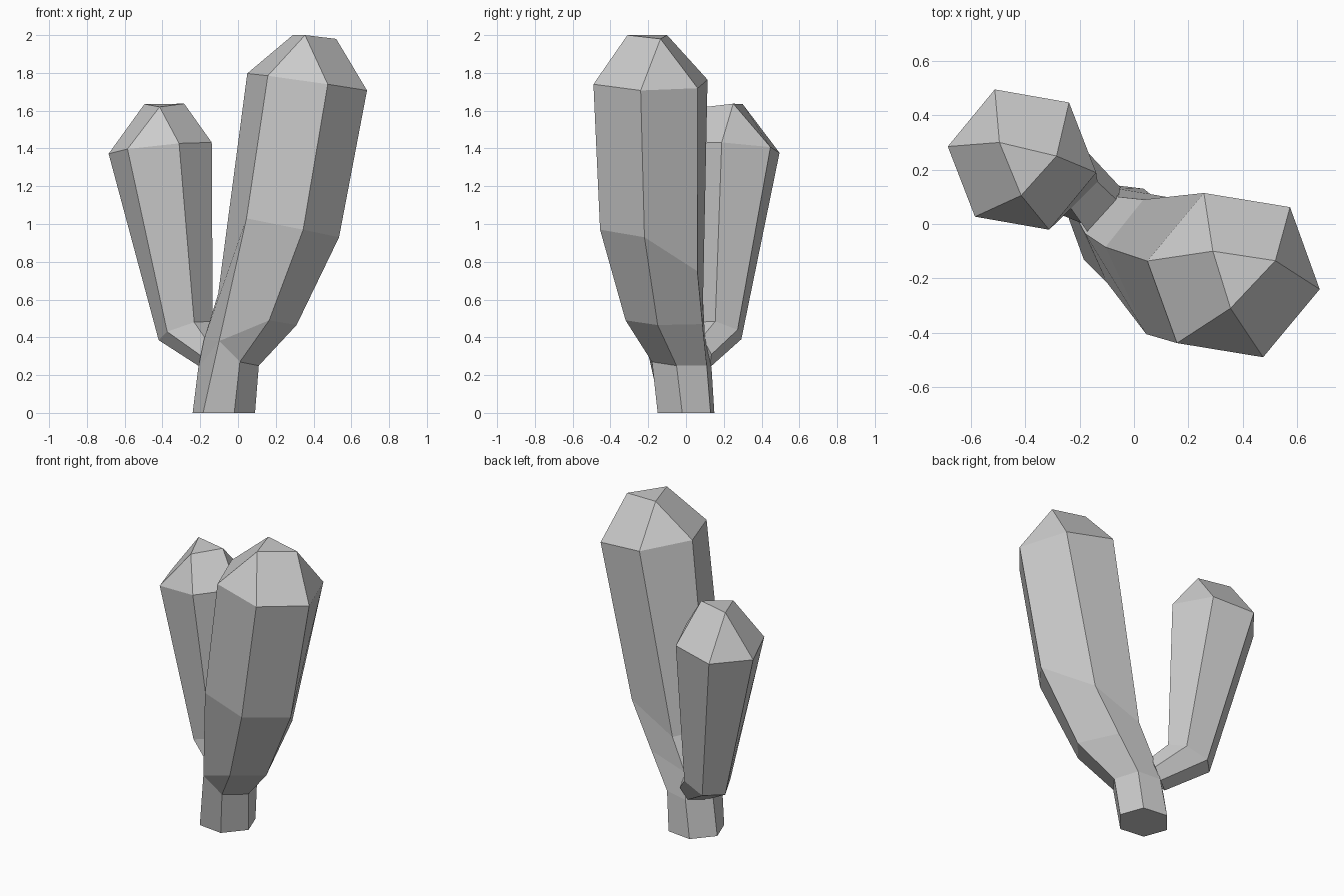
import bpy, bmesh
from mathutils import Vector


def hexagon(center, p, q):
    """Six-sided ring from a centre and the offsets of two adjacent corners."""
    c, p, q = Vector(center), Vector(p), Vector(q)
    return [c + p, c + q, c + q - p, c - p, c - q, c + p - q]


def tip(i, h, g):
    """Triangular crown: each corner is shared by two neighbouring ribs."""
    return [i, h, h, g, g, i]


def loft(name, rings):
    """Skin a stack of six-point rings, closing both ends."""
    bm = bmesh.new()
    loops = [[bm.verts.new(p) for p in ring] for ring in rings]
    for low, high in zip(loops, loops[1:]):
        for k in range(6):
            n = (k + 1) % 6
            bm.faces.new((low[k], low[n], high[n], high[k]))
    bm.faces.new(loops[0][::-1])
    bm.faces.new(loops[-1])
    bmesh.ops.remove_doubles(bm, verts=bm.verts, dist=0.001)
    bmesh.ops.recalc_face_normals(bm, faces=bm.faces)
    mesh = bpy.data.meshes.new(name)
    bm.to_mesh(mesh)
    bm.free()
    obj = bpy.data.objects.new(name, mesh)
    bpy.context.collection.objects.link(obj)
    return obj


# Main stem: straight foot, bend outward, thick upright column, pointed crown
loft("cactus_stem", [
    hexagon((-0.075, 0, 0), (0.055, -0.15, 0), (0.165, -0.02, 0)),
    [(0.01, -0.18, 0.27), (0.11, -0.05, 0.25), (0.06, 0.11, 0.25),
     (-0.09, 0.135, 0.24), (-0.21, 0.02, 0.24), (-0.10, -0.215, 0.38)],
    [(0.165, -0.32, 0.49), (0.31, -0.15, 0.465), (0.19, 0.087, 0.47),
     (-0.06, 0.10, 0.40), (-0.18, -0.035, 0.39), (-0.10, -0.215, 0.38)],
    [(0.345, -0.455, 0.97), (0.535, -0.22, 0.93), (0.35, 0.06, 0.75),
     (0.035, 0.09, 0.60), (-0.105, -0.085, 0.63), (0.045, -0.405, 1.03)],
    hexagon((0.366, -0.188, 1.752), (0.109, -0.302, -0.012), (0.317, -0.052, -0.045)),
    tip((0.355, -0.31, 2.0), (0.52, -0.135, 1.98), (0.29, -0.10, 2.0)),
])

# Side arm: leaves the back left of the stem, then turns upward
loft("cactus_arm", [
    [(-0.195, 0.05, 0.24), (-0.185, 0.0, 0.295), (-0.17, -0.03, 0.39),
     (-0.06, 0.085, 0.40), (-0.05, 0.135, 0.31), (-0.10, 0.125, 0.24)],
    hexagon((-0.277, 0.175, 0.435), (-0.143, 0.02, -0.05), (-0.098, -0.098, -0.005)),
    hexagon((-0.412, 0.237, 1.402), (-0.273, 0.048, -0.03), (-0.173, -0.21, -0.005)),
    tip((-0.495, 0.30, 1.635), (-0.415, 0.105, 1.62), (-0.285, 0.25, 1.637)),
])
